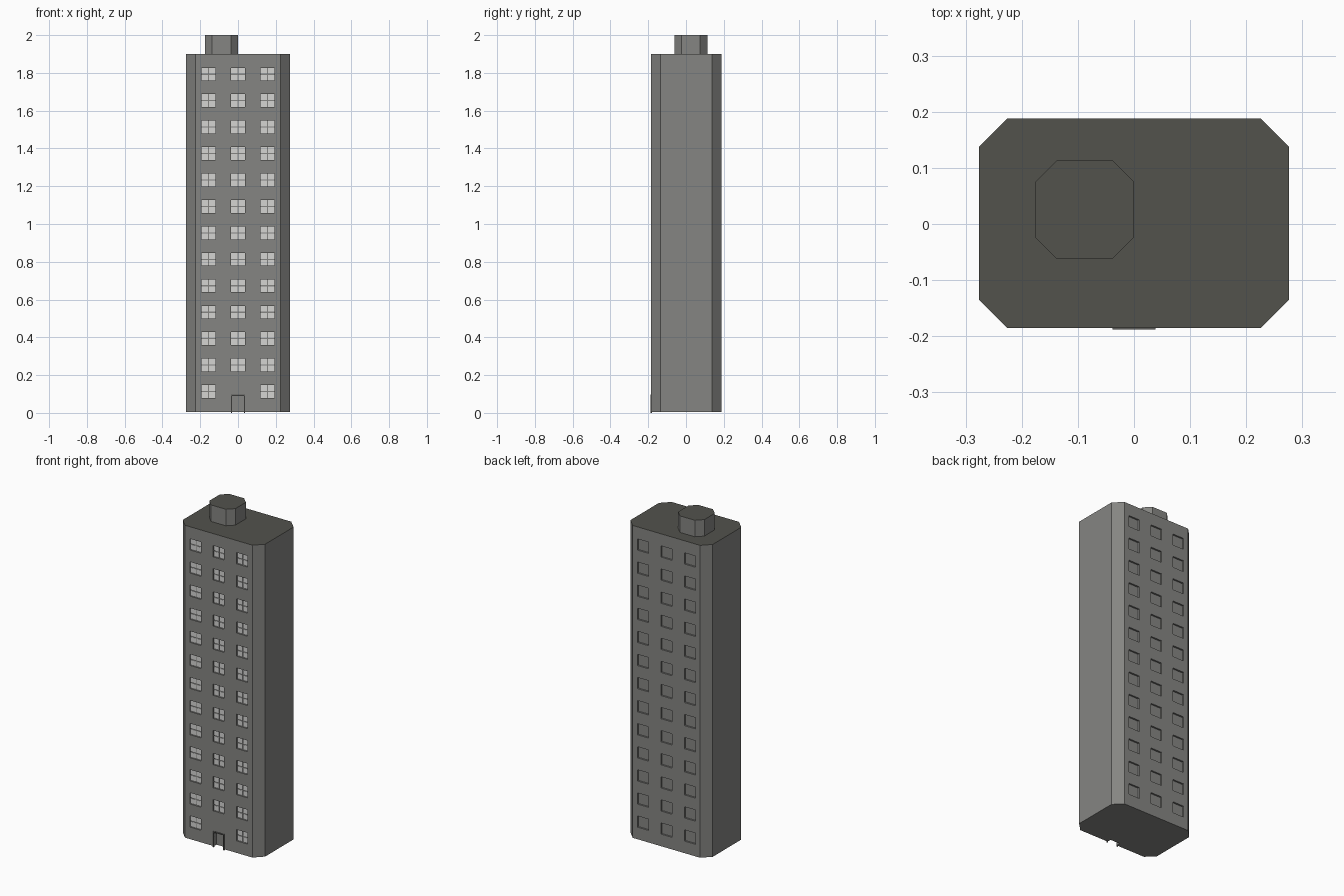
import bpy, bmesh

if "Cube" in bpy.data.objects:
    bpy.data.objects.remove(bpy.data.objects["Cube"])

def material(name, c):
    m = bpy.data.materials.new(name)
    m.diffuse_color = (*c, 1)
    m.use_nodes = True
    m.node_tree.nodes["Principled BSDF"].inputs["Base Color"].default_value = m.diffuse_color
    return m

WALL = material("wall grey", (0.235, 0.235, 0.225))
ROOF = material("roof dark grey", (0.085, 0.085, 0.073))
PANE = material("pane light grey", (0.66, 0.66, 0.65))
FRAME = material("door frame grey", (0.11, 0.11, 0.105))

def finish(name, bm, mats):
    bmesh.ops.recalc_face_normals(bm, faces=bm.faces)
    me = bpy.data.meshes.new(name)
    bm.to_mesh(me)
    bm.free()
    for m in mats:
        me.materials.append(m)
    ob = bpy.data.objects.new(name, me)
    bpy.context.collection.objects.link(ob)
    return ob

def add_box(bm, x0, x1, y0, y1, z0, z1):
    v = [bm.verts.new((x, y, z)) for z in (z0, z1)
         for x, y in ((x0, y0), (x1, y0), (x1, y1), (x0, y1))]
    for f in ((3, 2, 1, 0), (4, 5, 6, 7), (0, 1, 5, 4),
              (1, 2, 6, 5), (2, 3, 7, 6), (3, 0, 4, 7)):
        bm.faces.new([v[i] for i in f])

def chamfered_block(name, x0, x1, y0, y1, z0, z1, c):
    bm = bmesh.new()
    pts = [(x0 + c, y0), (x1 - c, y0), (x1, y0 + c), (x1, y1 - c),
           (x1 - c, y1), (x0 + c, y1), (x0, y1 - c), (x0, y0 + c)]
    base = bm.faces.new([bm.verts.new((x, y, z0)) for x, y in pts])
    ext = bmesh.ops.extrude_face_region(bm, geom=[base], use_keep_orig=True)
    for v in ext["geom"]:
        if isinstance(v, bmesh.types.BMVert):
            v.co.z = z1
    bmesh.ops.recalc_face_normals(bm, faces=bm.faces)
    # upward faces get the roof colour
    for f in bm.faces:
        f.material_index = 1 if f.normal.z > 0.5 else 0
    return finish(name, bm, [WALL, ROOF])

FRONT, BACK = -0.185, 0.188
W, H, DEPTH = 0.074, 0.068, 0.012
COLS = (-0.157, 0, 0.157)
ROWS = [0.113 + 0.14 * i for i in range(13)]

# Tower and rooftop block
tower = chamfered_block("tower", -0.276, 0.276, FRONT, BACK, 0.006, 1.9, 0.05)
chamfered_block("rooftop_block", -0.176, 0, -0.062, 0.113, 1.9, 2.0, 0.038)

# Window and door recesses, with panes four to a front window
cut, panes = bmesh.new(), bmesh.new()
for r, z in enumerate(ROWS):
    for x in COLS:
        add_box(cut, x - W/2, x + W/2, BACK - 0.01, BACK + 0.05, z - H/2, z + H/2)
        if r == 0 and x == 0:
            continue
        add_box(cut, x - W/2, x + W/2, FRONT - 0.05, FRONT + DEPTH, z - H/2, z + H/2)
        g = 0.003
        for a, b in ((x - W/2, x - g), (x + g, x + W/2)):
            for c, d in ((z - H/2, z - g), (z + g, z + H/2)):
                add_box(panes, a, b, FRONT + DEPTH - 0.003, FRONT + DEPTH + 0.001, c, d)
add_box(cut, -0.032, 0.032, FRONT - 0.05, FRONT + 0.025, -0.05, 0.09)
cutter = finish("recess_cutter", cut, [])
cutter.hide_render = True
finish("window_panes", panes, [PANE])

mod = tower.modifiers.new("recesses", 'BOOLEAN')
mod.operation = 'DIFFERENCE'
mod.solver = 'EXACT'
mod.object = cutter
bpy.context.view_layer.objects.active = tower
bpy.ops.object.modifier_apply(modifier=mod.name)
bpy.data.objects.remove(cutter)

# Door frame
bm = bmesh.new()
y0, y1 = FRONT - 0.003, FRONT + 0.004
add_box(bm, -0.038, -0.032, y0, y1, 0, 0.097)
add_box(bm, 0.032, 0.038, y0, y1, 0, 0.097)
add_box(bm, -0.032, 0.032, y0, y1, 0.09, 0.097)
finish("door_frame", bm, [FRAME])
